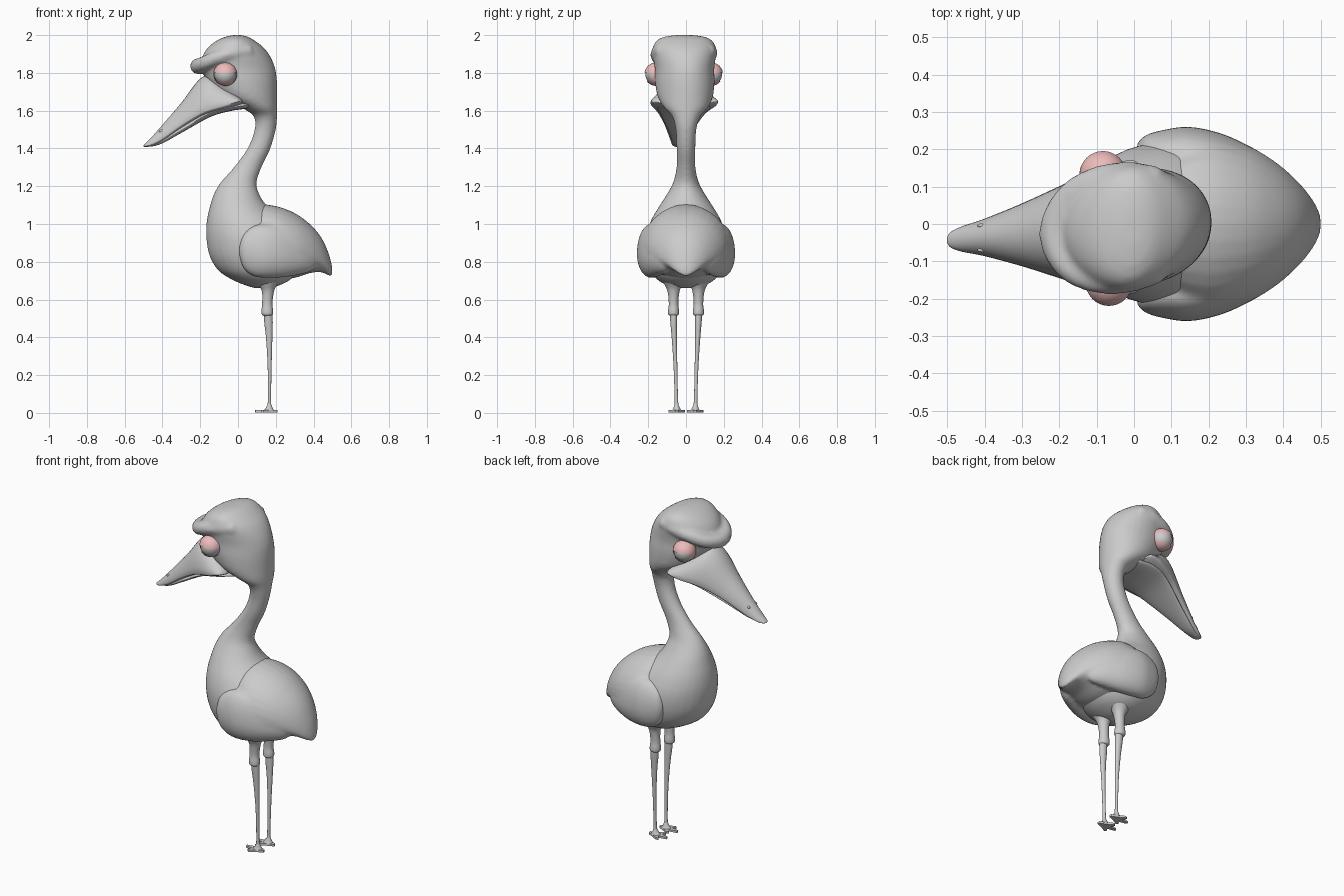
import bpy, bmesh
from math import sin, cos, pi
from mathutils import Vector

if "Cube" in bpy.data.objects:
    bpy.data.objects.remove(bpy.data.objects["Cube"])

SIDES = 32


def smooth_rows(rows, steps=5):
    """Catmull-Rom interpolation of section rows."""
    out = []
    for i in range(len(rows) - 1):
        p0, p1, p2 = rows[max(i - 1, 0)], rows[i], rows[i + 1]
        p3 = rows[min(i + 2, len(rows) - 1)]
        for k in range(steps):
            t = k / steps
            out.append([0.5 * (2 * b + (c - a) * t + (2 * a - 5 * b + 4 * c - d) * t * t
                               + (3 * b - a - 3 * c + d) * t ** 3)
                        for a, b, c, d in zip(p0, p1, p2, p3)])
    return out + [list(rows[-1])]


def skin(bm, rings):
    """Join rings of points into a closed surface."""
    vs = [[bm.verts.new(p) for p in r] for r in rings]
    n = len(vs[0])
    faces = [bm.faces.new(vs[0]), bm.faces.new(vs[-1])]
    for a, b in zip(vs, vs[1:]):
        for i in range(n):
            j = (i + 1) % n
            faces.append(bm.faces.new((a[i], a[j], b[j], b[i])))
    bmesh.ops.recalc_face_normals(bm, faces=faces)


def circle():
    return [(cos(2 * pi * i / SIDES), sin(2 * pi * i / SIDES)) for i in range(SIDES)]


def loft_z(bm, rows, y0=0):
    """Rows: z, x min, x max, half width, y shift."""
    skin(bm, [[((a + b) / 2 + (b - a) / 2 * c, y0 + y + w * s, z) for c, s in circle()]
              for z, a, b, w, y in smooth_rows(rows)])


def loft_x(bm, rows, side=1):
    """Rows: x, y centre, z bottom, z of widest point, z top, half width."""
    skin(bm, [[(x, side * y + w * c, zm + s * (zt - zm if s > 0 else zm - zb)) for c, s in circle()]
              for x, y, zb, zm, zt, w in smooth_rows(rows)])


def tube(bm, rows):
    """Rows: x, y, z, radius."""
    pts = smooth_rows(rows)
    rings = []
    for i, p in enumerate(pts):
        t = (Vector(pts[min(i + 1, len(pts) - 1)][:3]) - Vector(pts[max(i - 1, 0)][:3])).normalized()
        u = t.cross(Vector((0, 0, 1))).normalized()
        v = u.cross(t)
        rings.append([Vector(p[:3]) + (u * c + v * s) * p[3] for c, s in circle()])
    skin(bm, rings)


def turn(bm, low, high):
    """Turn the head slightly to one side, fading in with height."""
    for v in bm.verts:
        f = min(max((v.co.z - low) / (high - low), 0), 1)
        v.co.y += f * (0.07 * v.co.x - 0.008)


def finish(name, bm, voxel=0, colour=None):
    me = bpy.data.meshes.new(name)
    bm.to_mesh(me)
    bm.free()
    ob = bpy.data.objects.new(name, me)
    bpy.context.collection.objects.link(ob)
    if colour:
        me.materials.append(colour)
    if voxel:
        m = ob.modifiers.new("merge", 'REMESH')
        m.mode, m.voxel_size, m.use_smooth_shade = 'VOXEL', voxel, True
        m = ob.modifiers.new("soften", 'SMOOTH')
        m.factor, m.iterations = 0.5, 6
    bpy.ops.object.select_all(action='DESELECT')
    ob.select_set(True)
    bpy.context.view_layer.objects.active = ob
    bpy.ops.object.shade_smooth_by_angle(angle=0.8)
    return ob


# Breast, neck and head in one skin, with the heavy brow merged in
bm = bmesh.new()
loft_z(bm, [
    (.66, .09, .17, .04, 0), (.672, .05, .21, .09, 0), (.70, -.02, .27, .145, 0),
    (.75, -.10, .32, .19, 0), (.83, -.15, .34, .215, 0), (.93, -.168, .31, .215, 0),
    (1.02, -.165, .24, .185, 0), (1.10, -.147, .15, .138, 0), (1.16, -.127, .112, .10, 0),
    (1.22, -.092, .098, .068, 0), (1.30, -.022, .125, .05, 0), (1.40, .05, .172, .05, 0),
    (1.50, .088, .20, .055, 0), (1.57, .083, .207, .075, 0), (1.615, .02, .208, .115, 0),
    (1.67, -.09, .208, .145, 0), (1.75, -.16, .207, .157, 0), (1.82, -.19, .198, .157, 0),
    (1.88, -.19, .175, .165, 0), (1.93, -.163, .14, .168, 0), (1.97, -.115, .09, .148, 0),
    (1.99, -.07, .055, .11, 0), (2.0, -.03, .02, .05, 0)])
tube(bm, [(.07, .125, 1.92, .03), (-.02, .14, 1.905, .036), (-.11, .13, 1.88, .036),
          (-.18, .085, 1.85, .038), (-.212, 0, 1.835, .042), (-.18, -.085, 1.85, .038),
          (-.11, -.13, 1.88, .036), (-.02, -.14, 1.905, .036), (.07, -.125, 1.92, .03)])
turn(bm, 1.5, 1.7)
finish("body_neck_and_head", bm, 0.011)

# Back, tail and folded wings merged
bm = bmesh.new()
loft_x(bm, [
    (.02, 0, .82, .88, 1.02, .10), (.10, 0, .74, .88, 1.098, .20), (.20, 0, .71, .87, 1.095, .238),
    (.30, 0, .715, .86, 1.058, .212), (.38, 0, .74, .84, 1.0, .165), (.44, 0, .745, .81, .93, .112),
    (.48, 0, .728, .77, .845, .062), (.499, 0, .725, .745, .77, .022)])
for s in (1, -1):
    loft_x(bm, [
        (.008, .20, .83, .86, .89, .015), (.03, .195, .765, .86, .95, .042), (.08, .187, .725, .85, .99, .065),
        (.15, .185, .715, .84, 1.0, .075), (.24, .167, .718, .83, .99, .073), (.33, .135, .733, .82, .95, .062),
        (.39, .112, .75, .82, .90, .042), (.42, .10, .78, .81, .85, .018)], s)
finish("back_and_wings", bm, 0.009)

# Beak: broad upper half reaching back to the cheeks, narrow lower jaw
bm = bmesh.new()
loft_x(bm, [
    (.022, 0, 1.635, 1.647, 1.66, .15), (0, 0, 1.622, 1.648, 1.685, .178), (-.06, 0, 1.602, 1.63, 1.73, .172),
    (-.15, 0, 1.58, 1.605, 1.785, .142), (-.21, 0, 1.555, 1.58, 1.76, .119), (-.30, 0, 1.502, 1.525, 1.642, .084),
    (-.40, 0, 1.435, 1.455, 1.525, .050), (-.46, 0, 1.412, 1.422, 1.457, .034), (-.49, 0, 1.408, 1.413, 1.427, .021),
    (-.50, 0, 1.41, 1.413, 1.417, .008)])
turn(bm, 1, 1.1)
finish("upper_beak", bm)
bm = bmesh.new()
loft_x(bm, [
    (.06, 0, 1.612, 1.63, 1.65, .11), (-.04, 0, 1.598, 1.615, 1.64, .14), (-.15, 0, 1.565, 1.585, 1.61, .118),
    (-.30, 0, 1.482, 1.50, 1.53, .068), (-.40, 0, 1.427, 1.44, 1.46, .038), (-.46, 0, 1.409, 1.415, 1.425, .018)])
turn(bm, 1, 1.1)
finish("lower_beak", bm)

pink = bpy.data.materials.new("pink_lid")
pink.diffuse_color = (.85, .5, .5, 1)
pink.use_nodes = True
pink.node_tree.nodes["Principled BSDF"].inputs["Base Color"].default_value = pink.diffuse_color


def ball(centre, scale):
    bm = bmesh.new()
    bmesh.ops.create_uvsphere(bm, u_segments=32, v_segments=20, radius=1)
    return bm, lambda: [setattr(v, "co", Vector(c * k + o for c, k, o in zip(v.co, scale, centre)))
                        for v in bm.verts]


for s, side in ((1, "left"), (-1, "right")):
    eye = (-.083 + .008 * (1 - s), s * .145 - .012, 1.793)
    # Eyeball inside a pink lid with a slot cut in it
    bm, place = ball(eye, (.058, .058, .058))
    place()
    finish(side + "_eyeball", bm)
    bm, place = ball(eye, (.063, .063, .062))
    slot = [f for f in bm.faces if -.62 < f.calc_center_median().z < .15 and f.calc_center_median().y * s > .3]
    bmesh.ops.delete(bm, geom=slot, context='FACES')
    place()
    finish(side + "_eyelid", bm, colour=pink)
    # Nostril
    bm, place = ball((-.405, s * .033 - .037, 1.492), (.014, .006, .008))
    place()
    finish(side + "_nostril", bm)

    # Feathered thigh and thin shin
    bm = bmesh.new()
    loft_z(bm, [(.72, .08, .24, .07, 0), (.675, .11, .205, .045, 0), (.64, .127, .19, .031, 0),
                (.58, .128, .182, .025, 0), (.54, .124, .186, .029, 0), (.52, .127, .184, .027, 0),
                (.512, .14, .17, .012, 0)], s * .066)
    finish(side + "_thigh", bm)
    bm = bmesh.new()
    loft_z(bm, [(.54, .138, .182, .02, 0), (.48, .139, .184, .018, -.002 * s), (.40, .148, .182, .014, -.005 * s),
                (.25, .157, .178, .010, -.011 * s), (.07, .158, .175, .009, -.016 * s),
                (.035, .152, .18, .014, -.017 * s), (.012, .135, .192, .024, -.018 * s)], s * .067)
    finish(side + "_shin", bm)

    # Flat foot with three front toes and a hind toe
    bm = bmesh.new()
    outline = [(-.075, -.006), (-.078, .006), (-.032, .014), (-.045, .036), (-.033, .043), (.003, .022),
               (.038, .007), (.041, -.007), (.003, -.022), (-.033, -.043), (-.045, -.036), (-.032, -.014)]
    f = bm.faces.new([bm.verts.new((.167 + x, s * .049 + y, .003)) for x, y in outline])
    top = bmesh.ops.extrude_face_region(bm, geom=[f])
    bmesh.ops.translate(bm, vec=(0, 0, .012), verts=[v for v in top["geom"] if isinstance(v, bmesh.types.BMVert)])
    bmesh.ops.recalc_face_normals(bm, faces=bm.faces)
    finish(side + "_foot", bm)
